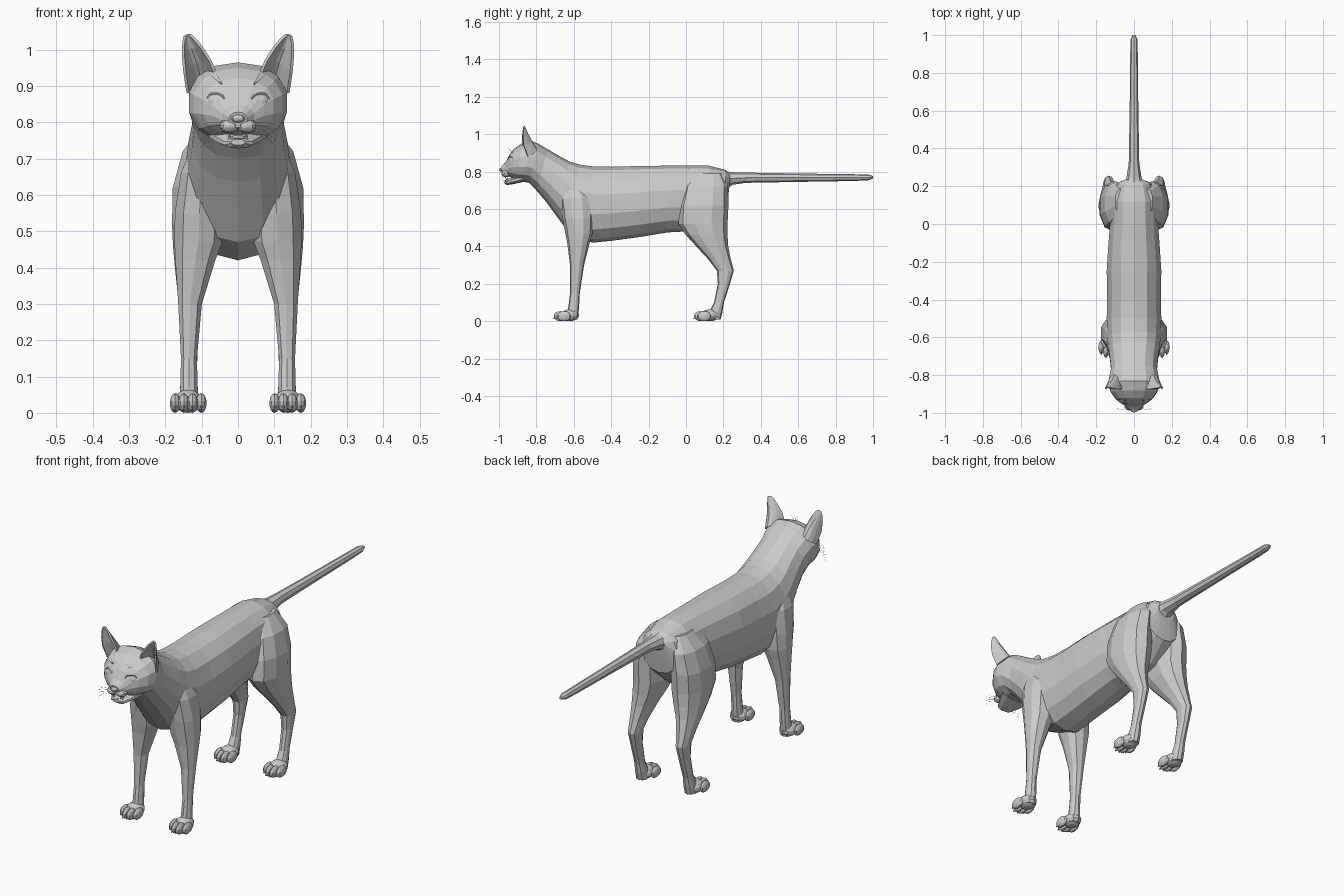
import bpy, bmesh
from math import sin, cos, pi, copysign
from mathutils import Vector, Matrix

if "Cube" in bpy.data.objects:
    bpy.data.objects.remove(bpy.data.objects["Cube"])


def finish(bm, name, mirror=False):
    if mirror:
        dup = bmesh.ops.duplicate(bm, geom=bm.verts[:] + bm.edges[:] + bm.faces[:])["geom"]
        for v in [g for g in dup if isinstance(g, bmesh.types.BMVert)]:
            v.co.x *= -1
    bmesh.ops.recalc_face_normals(bm, faces=bm.faces)
    me = bpy.data.meshes.new(name)
    bm.to_mesh(me)
    bm.free()
    ob = bpy.data.objects.new(name, me)
    bpy.context.collection.objects.link(ob)
    return ob


def skin(bm, rings):
    """Bridge a list of point rings into a closed tube."""
    rows = [[bm.verts.new(p) for p in r] for r in rings]
    n = len(rows[0])
    for a, b in zip(rows, rows[1:]):
        for i in range(n):
            bm.faces.new((a[i], a[(i + 1) % n], b[(i + 1) % n], b[i]))
    bm.faces.new(rows[0])
    bm.faces.new(rows[-1])


def spow(v, e):
    return copysign(abs(v) ** e, v)


def spine_loft(name, sections, n=14, e=0.9):
    """Sections: top y, top z, bottom y, bottom z, half width."""
    rings = []
    for ty, tz, by, bz, hw in sections:
        c, h = Vector((0, (ty + by) / 2, (tz + bz) / 2)), Vector((0, (ty - by) / 2, (tz - bz) / 2))
        rings.append([c + h * spow(cos(2 * pi * i / n), e) + Vector((hw * spow(sin(2 * pi * i / n), e), 0, 0))
                      for i in range(n)])
    bm = bmesh.new()
    skin(bm, rings)
    return finish(bm, name)


def leg_loft(name, sections, n=10):
    """Sections: z, front y, back y, inner x, outer x."""
    rings = [[((x0 + x1) / 2 + (x1 - x0) / 2 * spow(sin(2 * pi * i / n), 0.9),
               (y0 + y1) / 2 + (y1 - y0) / 2 * spow(cos(2 * pi * i / n), 0.9), z) for i in range(n)]
             for z, y0, y1, x0, x1 in sections]
    bm = bmesh.new()
    skin(bm, rings)
    return finish(bm, name, True)


def blobs(name, items, u=10, v=7, mirror=True):
    """Ellipsoids given as (centre, radii)."""
    bm = bmesh.new()
    for c, r in items:
        bmesh.ops.create_uvsphere(bm, u_segments=u, v_segments=v, radius=1,
                                  matrix=Matrix.Translation(c) @ Matrix.Diagonal((*r, 1)))
    return finish(bm, name, mirror)


# torso, neck and head
body = spine_loft("body", [
    (.238, .785, .23, .70, .05), (.21, .81, .215, .60, .10), (.12, .832, .12, .51, .13),
    (0, .834, 0, .48, .13), (-.1, .832, -.1, .475, .138), (-.25, .83, -.25, .45, .148),
    (-.4, .826, -.4, .43, .145), (-.5, .828, -.5, .42, .148), (-.57, .838, -.625, .47, .145),
    (-.62, .853, -.69, .56, .14), (-.68, .885, -.745, .635, .13), (-.74, .92, -.80, .70, .124),
    (-.79, .95, -.84, .74, .134), (-.83, .965, -.87, .745, .138), (-.88, .95, -.90, .75, .125),
    (-.92, .922, -.93, .765, .10), (-.945, .89, -.948, .775, .073), (-.965, .85, -.963, .78, .045),
    (-.988, .828, -.98, .785, .025)])

# legs
front_legs = leg_loft("front_legs", [
    (.76, -.66, -.56, .06, .118), (.66, -.675, -.50, .04, .16), (.55, -.66, -.495, .035, .177),
    (.47, -.645, -.50, .04, .178), (.42, -.635, -.515, .06, .175), (.30, -.62, -.545, .098, .166),
    (.15, -.62, -.568, .112, .158), (.07, -.63, -.572, .11, .16), (.01, -.64, -.58, .107, .163)])
hind_legs = leg_loft("hind_legs", [
    (.79, .05, .19, .03, .10), (.72, -.01, .225, .03, .155), (.62, -.035, .227, .03, .183),
    (.52, -.04, .222, .03, .185), (.46, 0, .222, .045, .182), (.40, .055, .226, .07, .176),
    (.33, .12, .24, .092, .168), (.27, .165, .256, .105, .162), (.20, .17, .235, .11, .158),
    (.10, .15, .203, .112, .158), (.05, .125, .195, .108, .162), (.01, .11, .185, .107, .163)])

# tail
tail = spine_loft("tail", [
    (.19, .81, .19, .69, .06), (.24, .797, .25, .73, .04), (.32, .795, .32, .74, .028),
    (.6, .79, .6, .745, .023), (.9, .786, .9, .75, .02), (.975, .785, .975, .754, .019),
    (1.0, .776, 1.0, .763, .008)], n=8, e=1)

# lower jaw
jaw = spine_loft("lower_jaw", [
    (-.87, .79, -.87, .745, .085), (-.925, .77, -.925, .733, .06),
    (-.955, .757, -.957, .728, .04), (-.97, .753, -.97, .737, .02)], n=10)

# fuse the main skin into one surface
for part in (front_legs, hind_legs, tail, jaw):
    m = body.modifiers.new("join", "BOOLEAN")
    m.operation, m.solver, m.object = "UNION", "EXACT", part
    bpy.context.view_layer.objects.active = body
    bpy.ops.object.modifier_apply(modifier=m.name)
    bpy.data.objects.remove(part)

# paws: four toes, a heel pad and claws
for name, dy in (("front_paws", 0), ("hind_paws", .75)):
    toes = [((.137 + dx, y + dy, .027), (.0155, .038, .027))
            for dx, y in ((-.036, -.652), (-.012, -.67), (.012, -.67), (.036, -.652))]
    blobs(name, toes + [((.137, -.622 + dy, .032), (.042, .05, .032))])
    bm = bmesh.new()
    for dx, y in ((-.036, -.688), (-.012, -.706), (.012, -.706), (.036, -.688)):
        bmesh.ops.create_cone(bm, segments=5, radius1=.005, radius2=.001, depth=.016, cap_ends=True,
                              matrix=Matrix.Translation((.137 + dx, y + dy, .018)) @ Matrix.Rotation(pi / 1.5, 4, "X"))
    finish(bm, name.replace("paws", "claws"), True)

# ears: curved sheets, rows of inner edge, back control and outer edge
bm = bmesh.new()
rows = []
for a, b, c in [
    ((.062, -.872, .935), (.105, -.74, .93), (.138, -.845, .88)),
    ((.078, -.876, .972), (.115, -.785, .975), (.147, -.868, .94)),
    ((.103, -.873, 1.01), (.13, -.825, 1.01), (.151, -.872, .985)),
    ((.122, -.87, 1.032), (.138, -.85, 1.035), (.150, -.87, 1.02)),
    ((.133, -.868, 1.041), (.139, -.862, 1.043), (.146, -.868, 1.037))]:
    a, b, c = Vector(a), Vector(b), Vector(c)
    rows.append([bm.verts.new(a * (1 - t) ** 2 + b * 2 * t * (1 - t) + c * t * t)
                 for t in [i / 6 for i in range(7)]])
for r, s in zip(rows, rows[1:]):
    for i in range(6):
        bm.faces.new((r[i], r[i + 1], s[i + 1], s[i]))
ears = finish(bm, "ears", True)
sol = ears.modifiers.new("thickness", "SOLIDIFY")
sol.thickness, sol.offset = .008, 0

# eyes and eyelids
eyes = blobs("eyes", [((.06, -.922, .858), (.027, .026, .024))], 16, 10)
eyes.data.shade_smooth()
bm = bmesh.new()
n, k = 16, 5
frame = Matrix.Translation((.06, -.936, .858)) @ Matrix.Rotation(.45, 4, "Z")
lid = [[bm.verts.new(frame @ Vector(((.027 + .005 * cos(2 * pi * j / k)) * cos(2 * pi * i / n),
                                     .007 * sin(2 * pi * j / k),
                                     (.022 + .005 * cos(2 * pi * j / k)) * sin(2 * pi * i / n))))
        for j in range(k)] for i in range(n)]
for i in range(n):
    for j in range(k):
        a, b = lid[i], lid[(i + 1) % n]
        bm.faces.new((a[j], a[(j + 1) % k], b[(j + 1) % k], b[j]))
finish(bm, "eyelids", True)

# muzzle pads, nose, tongue and fangs
blobs("muzzle", [((.024, -.962, .79), (.028, .026, .02))], 10, 7)
blobs("nose", [((0, -.986, .81), (.02, .012, .011))], 8, 6, False)
blobs("tongue", [((0, -.94, .757), (.028, .024, .007))], 10, 6, False)
bm = bmesh.new()
for x, y, z, r1, r2 in ((.022, -.966, .768, .001, .004), (.024, -.955, .76, .004, .001)):
    bmesh.ops.create_cone(bm, segments=5, radius1=r1, radius2=r2, depth=.016, cap_ends=True,
                          matrix=Matrix.Translation((x, y, z)))
finish(bm, "fangs", True)

# whiskers and brow hairs
cu = bpy.data.curves.new("whiskers", "CURVE")
cu.dimensions, cu.bevel_depth, cu.bevel_resolution = "3D", .0006, 0
for s in (1, -1):
    hairs = [((.035, -.975, .80 - .007 * i), (.075, -.985, .80 - .012 * i), (.105, -.965, .79 - .02 * i))
             for i in range(4)]
    hairs += [((.04, -.925, .90), (.04 + .012 * i, -.945, .92), (.04 + .02 * i, -.95, .935)) for i in range(3)]
    for pts in hairs:
        sp = cu.splines.new("POLY")
        sp.points.add(2)
        for p, (x, y, z) in zip(sp.points, pts):
            p.co = (s * x, y, z, 1)
        sp.points[2].radius = .3
bpy.context.collection.objects.link(bpy.data.objects.new("whiskers", cu))
